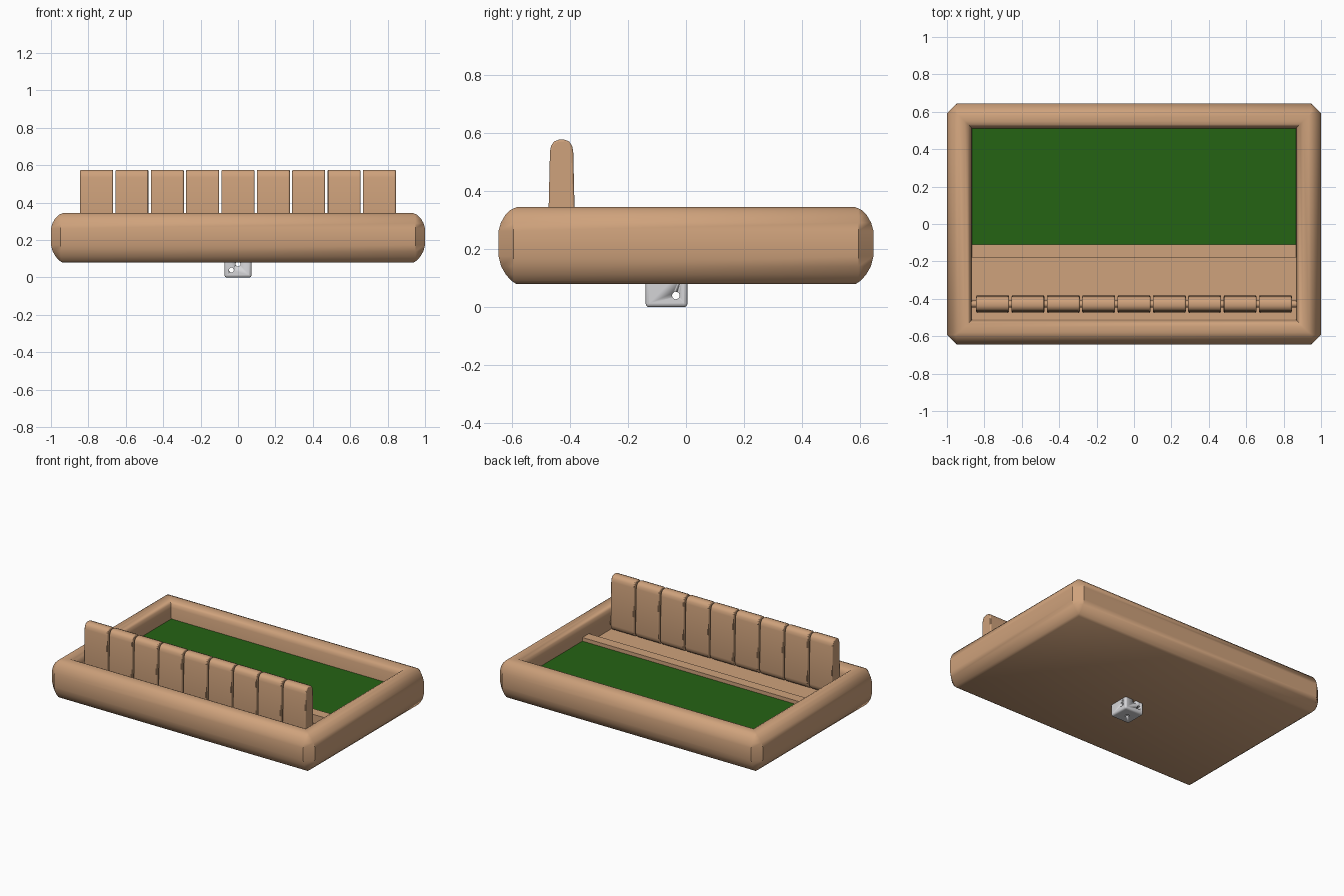
import bpy, bmesh, math
from mathutils import Matrix, Vector

if "Cube" in bpy.data.objects:
    bpy.data.objects.remove(bpy.data.objects["Cube"])


def material(name, rgb):
    m = bpy.data.materials.new(name)
    m.diffuse_color = (*rgb, 1)
    m.use_nodes = True
    m.node_tree.nodes["Principled BSDF"].inputs["Base Color"].default_value = m.diffuse_color
    return m


WOOD = material("light wood", (0.62, 0.36, 0.20))
FELT = material("green felt", (0.018, 0.125, 0.007))
WHITE = material("die white", (0.66, 0.66, 0.68))


def finish(bm, name, mat, angle=40, bevel=0, segments=2):
    bmesh.ops.remove_doubles(bm, verts=bm.verts, dist=1e-5)
    bmesh.ops.recalc_face_normals(bm, faces=bm.faces)
    me = bpy.data.meshes.new(name)
    for f in bm.faces:
        f.smooth = True
    bm.to_mesh(me)
    bm.free()
    me.set_sharp_from_angle(angle=math.radians(angle))
    me.materials.append(mat)
    ob = bpy.data.objects.new(name, me)
    bpy.context.collection.objects.link(ob)
    if bevel:
        b = ob.modifiers.new("bevel", 'BEVEL')
        b.width, b.segments = bevel, segments
        b.limit_method, b.angle_limit = 'ANGLE', math.radians(50)
    return ob


def box(name, lo, hi, mat, bevel=0, segments=2):
    bm = bmesh.new()
    lo, hi = Vector(lo), Vector(hi)
    bmesh.ops.create_cube(bm, size=1)
    for v in bm.verts:
        v.co = (lo + hi) / 2 + v.co * (hi - lo)
    return finish(bm, name, mat, 40, bevel, segments)


def cylinder(name, centre, radius, depth, axis, mat, sides=16):
    bm = bmesh.new()
    rot = Vector((0, 0, 1)).rotation_difference(Vector(axis)).to_matrix().to_4x4()
    bmesh.ops.create_cone(bm, cap_ends=True, segments=sides, radius1=radius, radius2=radius,
                          depth=depth, matrix=Matrix.Translation(centre) @ rot)
    return finish(bm, name, mat)


# tray: rounded rim profile (inset, height) carried round the rectangle
profile = [(.06, .08), (.045, .09), (.025, .112), (.009, .14), (0, .175), (0, .262),
           (.008, .29), (.022, .315), (.042, .335), (.065, .345), (.095, .345),
           (.112, .337), (.124, .322), (.13, .30), (.135, .19)]
bm = bmesh.new()
rings = []
for inset, z in profile:
    hx, hy = 1 - inset, 0.645 - inset
    c = max(0, 0.052 - inset)
    pts = [(hx, -hy + c), (hx, hy - c), (hx - c, hy), (-hx + c, hy),
           (-hx, hy - c), (-hx, -hy + c), (-hx + c, -hy), (hx - c, -hy)]
    ring = [bm.verts.new((x, y, z)) for x, y in pts]
    if rings:
        for i in range(8):
            j = (i + 1) % 8
            bm.faces.new((rings[-1][i], rings[-1][j], ring[j], ring[i]))
    rings.append(ring)
bm.faces.new(rings[0])
bm.faces.new(rings[-1])
bmesh.ops.dissolve_degenerate(bm, dist=1e-5, edges=bm.edges)
finish(bm, "tray", WOOD, 42)

# playing surface and the wooden strip in front of it
box("felt_floor", (-.866, -.115, .185), (.866, .514, .225), FELT)
box("divider_strip", (-.866, -.18, .185), (.866, -.11, .25), WOOD)

# hinge rod and nine flip tiles
cylinder("hinge_rod", (0, -.428, .235), .018, 1.75, (1, 0, 0), WOOD)
half = [(.040, .535), (.036, .555), (.026, .570), (.010, .576)]
section = [(.047, .24)] + half + [(-y, z) for y, z in reversed(half)] + [(-.047, .24)]
section += [(.047 * math.cos(a), .24 + .047 * math.sin(a))
            for a in (math.pi * (1 + k / 8) for k in range(1, 8))]
for i in range(9):
    cx = (i - 4) * 0.189
    bm = bmesh.new()
    ends = [[bm.verts.new((cx + s * .088, -.428 + y, z)) for y, z in section] for s in (-1, 1)]
    bm.faces.new(ends[0])
    bm.faces.new(ends[1])
    n = len(section)
    for k in range(n):
        bm.faces.new((ends[0][k], ends[0][(k + 1) % n], ends[1][(k + 1) % n], ends[1][k]))
    finish(bm, "flip_tile_%d" % (i + 1), WOOD, 45, .006)

# die under the tray with drilled pips
die = box("die", (-.072, -.139, 0), (.072, .005, .144), WHITE, .012, 3)
holes = [((-.035, -.067, .04), (0, 1, 0), .3), ((0, -.067, .072), (0, 1, 0), .3),
         ((0, -.035, .04), (1, 0, 0), .3), ((0, -.067, 0), (0, 0, 1), .02)]
for k, (c, axis, depth) in enumerate(holes):
    cutter = cylinder("pip_cutter_%d" % k, c, .013, depth, axis, WHITE)
    cutter.hide_render = True
    cutter.hide_set(True)
    mod = die.modifiers.new("pip", 'BOOLEAN')
    mod.operation, mod.solver, mod.object = 'DIFFERENCE', 'EXACT', cutter
